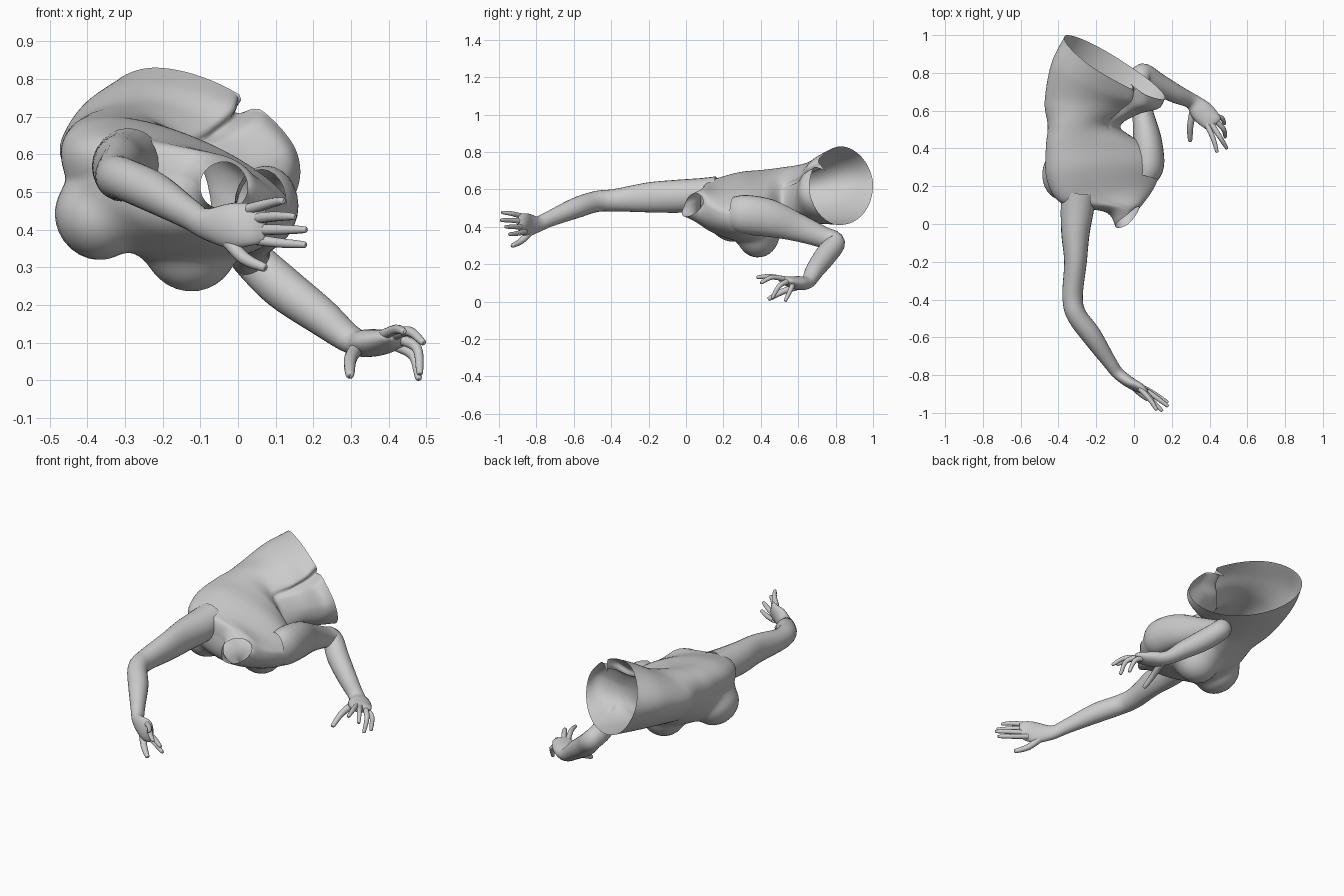
import bpy, bmesh, math
from mathutils import Vector as V


def spline(rows, n):
    """Catmull-Rom interpolation through rows of numbers."""
    out, last = [], len(rows) - 1
    for i in range(last):
        p0, p1, p2, p3 = (rows[max(0, min(last, i + k))] for k in (-1, 0, 1, 2))
        for s in range(n):
            t = s / n
            out.append([0.5 * (2 * b + (c - a) * t + (2 * a - 5 * b + 4 * c - d) * t * t
                               + (3 * b - a - 3 * c + d) * t ** 3)
                        for a, b, c, d in zip(p0, p1, p2, p3)])
    out.append(list(rows[-1]))
    return out


def loft(name, rings, tip=False, relax=0):
    bm = bmesh.new()
    vs = [[bm.verts.new(p) for p in r] for r in rings]
    n = len(vs[0])
    for a, b in zip(vs, vs[1:]):
        for j in range(n):
            bm.faces.new((a[j], a[(j + 1) % n], b[(j + 1) % n], b[j]))
    if tip:
        bm.faces.new(vs[-1])
    inner = [v for r in vs[1:-1] for v in r]
    for _ in range(relax):
        bmesh.ops.smooth_vert(bm, verts=inner, factor=0.5,
                              use_axis_x=True, use_axis_y=True, use_axis_z=True)
    bmesh.ops.recalc_face_normals(bm, faces=bm.faces)
    for f in bm.faces:
        f.smooth = True
    me = bpy.data.meshes.new(name)
    bm.to_mesh(me)
    bm.free()
    ob = bpy.data.objects.new(name, me)
    bpy.context.collection.objects.link(ob)
    return ob


def tube(name, rows, ref, n=24, steps=6):
    """Elliptical tube; each row is x, y, z, radius along ref, other radius."""
    pts = spline(rows, steps)
    rings = []
    for i, p in enumerate(pts):
        c = V(p[:3])
        t = (V(pts[min(i + 1, len(pts) - 1)][:3]) - V(pts[max(i - 1, 0)][:3])).normalized()
        a = (V(ref) - t * t.dot(V(ref))).normalized()
        b = t.cross(a)
        rings.append([c + a * p[3] * math.cos(2 * math.pi * j / n)
                      + b * p[4] * math.sin(2 * math.pi * j / n) for j in range(n)])
    return loft(name, rings, tip=True)


def finger(name, base, mid, tip, r):
    b, m, t = V(base), V(mid), V(tip)
    e = t + (m - t).normalized() * r * 0.4
    rows = [(*b, r * 1.15, r * 1.15), (*m, r, r), (*e, r * 0.7, r * 0.7), (*t, r * 0.2, r * 0.2)]
    tube(name, rows, (0.3, 0.2, 0.93), 12, 5)


# Torso: stations from neck to waist, each as side, back, other side, chest points
stations = [
    (-.10, -.01, .51, -.04, .045, .58, .025, .09, .52, -.03, .00, .455),
    (-.15, .07, .54, -.06, .09, .60, .05, .11, .51, -.07, .06, .42),
    (-.36, .10, .55, -.22, .15, .64, .11, .20, .48, -.14, .14, .37),
    (-.44, .22, .52, -.29, .29, .69, .145, .32, .46, -.19, .26, .33),
    (-.455, .40, .55, -.29, .42, .70, .06, .42, .47, -.20, .40, .32),
    (-.455, .52, .58, -.28, .53, .715, -.08, .51, .51, -.21, .52, .37),
    (-.472, .65, .60, -.25, .64, .74, .02, .58, .56, -.17, .63, .41),
    (-.43, .85, .62, -.24, .74, .79, .125, .61, .60, -.08, .73, .415),
    (-.35, 1.0, .62, -.22, .83, .83, .15, .66, .62, .00, .82, .41)]
bumps = [(V((-.375, .26, .435)), V((.115, .135, .12))),
         (V((-.125, .385, .365)), V((.125, .115, .135)))]
N, STEP, BLEND = 144, 12, 0.4
rings = []
for k, row in enumerate(spline(stations, STEP)):
    l, t, r, b = (V(row[i:i + 3]) for i in (0, 3, 6, 9))
    c = (l + t + r + b) / 4
    u = k / STEP
    fold = max(0, min(1, (u - 4.8) / 1.5))
    flat = max(0, min(1, u - 5))
    ring = []
    for j in range(N):
        a = 2 * math.pi * j / N
        co, si = math.cos(a), math.sin(a)
        # quadrants get flatter near the waist and across the back
        e = .94 + .16 * flat
        if co > 0 and si > 0:
            e = 1.06
        if co < 0 and si < 0:
            e = .94
        p = c + (r - c if co > 0 else l - c) * abs(co) ** e + (t - c if si > 0 else b - c) * abs(si) ** e
        # belly crease running to the waist opening
        d = a - 0.65
        p += (c - p) * 0.36 * fold * math.exp(-(d / (0.035 if d > 0 else 0.065)) ** 2)
        # chest fullness, blended into the body
        for bc, br in bumps:
            q = V((p - bc)[i] / br[i] for i in range(3))
            m = q.length
            h = max(BLEND - abs(m - 1), 0) / BLEND
            m = max(m, 1) + h * h * BLEND / 4
            q = q.normalized() * m
            p = bc + V(q[i] * br[i] for i in range(3))
        ring.append(p)
    rings.append(ring)
loft("torso", rings, relax=3)

# Arms, each running into a flattened palm
tube("reaching_arm", [
    (-.29, .17, .58, .09, .09), (-.30, .08, .57, .088, .09), (-.31, -.05, .563, .075, .088),
    (-.31, -.20, .557, .06, .08), (-.325, -.38, .542, .054, .06), (-.305, -.48, .535, .053, .056),
    (-.225, -.59, .50, .053, .055), (-.13, -.73, .442, .037, .042), (-.085, -.79, .415, .032, .042),
    (-.02, -.84, .41, .030, .06), (.045, -.875, .415, .022, .056), (.07, -.89, .415, .010, .045)],
    (1, 0, 0))
tube("bent_arm", [
    (.06, .25, .47, .07, .09), (.075, .32, .465, .085, .105), (.07, .45, .445, .075, .10),
    (.045, .60, .395, .055, .075), (.03, .73, .345, .055, .058), (.045, .795, .315, .055, .055),
    (.12, .745, .245, .058, .058), (.22, .69, .17, .05, .05), (.305, .65, .105, .042, .036),
    (.36, .595, .10, .06, .036), (.415, .54, .11, .052, .024), (.43, .525, .11, .04, .010)],
    (.8, .5, -.05))

# Fingers
reach = [((.03, -.87, .455), (.085, -.93, .47), (.12, -.985, .477)),
         ((.045, -.875, .43), (.10, -.94, .435), (.15, -.99, .435)),
         ((.045, -.87, .40), (.12, -.92, .40), (.18, -.965, .40)),
         ((.035, -.86, .375), (.11, -.90, .365), (.178, -.945, .36)),
         ((-.03, -.83, .375), (.015, -.88, .325), (.072, -.93, .298))]
bent = [((.385, .53, .12), (.42, .45, .135), (.44, .38, .13)),
        ((.41, .53, .12), (.455, .46, .13), (.492, .40, .10)),
        ((.43, .55, .11), (.475, .50, .085), (.483, .46, .018)),
        ((.425, .57, .09), (.465, .56, .065), (.48, .53, .003)),
        ((.315, .61, .085), (.298, .52, .055), (.297, .44, .013))]
for side, hand in (("reaching", reach), ("bent", bent)):
    for part, f in zip(("index", "middle", "ring", "little", "thumb"), hand):
        finger(f"{side}_{part}_finger", *f, 0.017 if part == "thumb" else 0.013)
